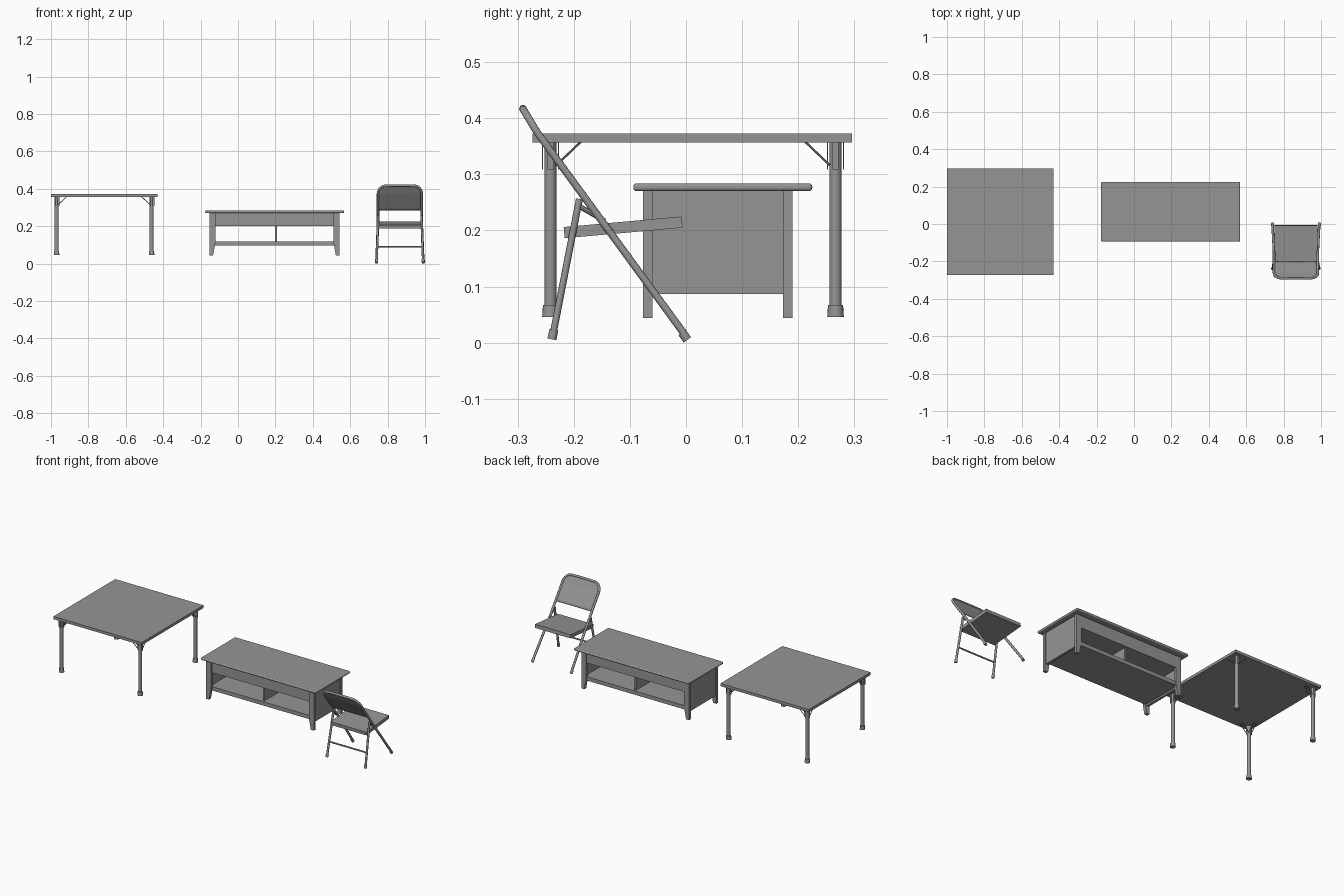
import bpy, bmesh, math
from mathutils import Vector

if "Cube" in bpy.data.objects:
    bpy.data.objects.remove(bpy.data.objects["Cube"])


def mesh_object(name, verts, faces):
    me = bpy.data.meshes.new(name)
    me.from_pydata(verts, [], faces)
    bm = bmesh.new()
    bm.from_mesh(me)
    bmesh.ops.recalc_face_normals(bm, faces=bm.faces)
    bm.to_mesh(me)
    bm.free()
    ob = bpy.data.objects.new(name, me)
    bpy.context.collection.objects.link(ob)
    return ob


def extrude_y(name, profile, y0, y1):
    """Prism from an (x, z) outline."""
    n = len(profile)
    verts = [(x, y, z) for y in (y0, y1) for x, z in profile]
    faces = [list(range(n)), list(range(n, 2 * n))]
    faces += [[i, (i + 1) % n, n + (i + 1) % n, n + i] for i in range(n)]
    return mesh_object(name, verts, faces)


def box(name, x0, x1, y0, y1, z0, z1, bevel=0, segments=2):
    ob = extrude_y(name, [(x0, z0), (x1, z0), (x1, z1), (x0, z1)], y0, y1)
    if bevel:
        mod = ob.modifiers.new("bevel", "BEVEL")
        mod.width, mod.segments = bevel, segments
    return ob


def rod(name, a, b, r, r2=None, sides=16):
    """Cylinder or cone from a to b."""
    a, b = Vector(a), Vector(b)
    bpy.ops.mesh.primitive_cone_add(vertices=sides, radius1=r, radius2=r2 or r,
                                    depth=(b - a).length, location=(a + b) / 2)
    ob = bpy.context.object
    ob.name = name
    ob.rotation_euler = (b - a).to_track_quat('Z', 'Y').to_euler()
    bpy.ops.object.shade_smooth_by_angle()
    return ob


def tube(name, pts, r):
    cu = bpy.data.curves.new(name, 'CURVE')
    cu.dimensions = '3D'
    cu.bevel_depth, cu.bevel_resolution, cu.use_fill_caps = r, 3, True
    sp = cu.splines.new('POLY')
    sp.points.add(len(pts) - 1)
    for p, co in zip(sp.points, pts):
        p.co = (*co, 1)
    ob = bpy.data.objects.new(name, cu)
    bpy.context.collection.objects.link(ob)
    return ob


# ---- Square folding table ----
TX, TY = -0.716, 0.0125
box("table_top", -1.0, -0.430, -0.274, 0.296, 0.357, 0.373)
for sx in (-1, 1):
    for sy in (-1, 1):
        x, y = TX + sx * 0.254, TY + sy * 0.254
        rod("table_leg", (x, y, 0.05), (x, y, 0.358), 0.0105)
        rod("table_foot", (x, y, 0.046), (x, y, 0.067), 0.0148, 0.0135)
        # hinge plates either side of the leg
        for s in (-1, 1):
            box("hinge_plate", x + s * 0.014 - 0.001, x + s * 0.014 + 0.001,
                y - 0.005, y + 0.005, 0.309, 0.358)
            box("hinge_plate", x - 0.005, x + 0.005,
                y + s * 0.014 - 0.001, y + s * 0.014 + 0.001, 0.309, 0.358)
        # diagonal braces
        for o in (-0.008, 0.008):
            rod("brace", (x - sx * 0.010, y + o, 0.316),
                (x - sx * 0.054, y + o, 0.358), 0.002, sides=8)
            rod("brace", (x + o, y - sy * 0.010, 0.316),
                (x + o, y - sy * 0.054, 0.358), 0.002, sides=8)

# ---- Coffee table ----
CX, CY = 0.195, 0.0615
box("coffee_top", -0.177, 0.568, -0.094, 0.225, 0.270, 0.284, 0.006, 3)
for s in (-1, 1):
    # legs with tapered inner edge below the shelf
    prof = [(CX + s * a, z) for a, z in
            ((0.348, 0.044), (0.348, 0.271), (0.316, 0.271), (0.316, 0.11), (0.328, 0.044))]
    extrude_y("coffee_leg", prof, -0.0766, -0.0597)
    extrude_y("coffee_leg", prof, 0.173, 0.190)
    a, b = sorted((CX + s * 0.342, CX + s * 0.328))
    box("side_panel", a, b, -0.062, 0.175, 0.087, 0.271)
for s in (-1, 1):
    a, b = sorted((CY + s * 0.127, CY + s * 0.108))
    box("drawer_front", CX - 0.318, CX + 0.318, a, b, 0.200, 0.271)
box("drawer_bottom", CX - 0.335, CX + 0.335, -0.05, 0.17, 0.200, 0.210)
box("lower_shelf", CX - 0.335, CX + 0.335, -0.066, 0.187, 0.097, 0.119)
box("divider", CX + 0.004, CX + 0.014, -0.055, 0.175, 0.118, 0.201)

# ---- Folding chair ----
HX, HW = 0.8655, 0.1170
R = 0.0068
TOP, RAD = 0.416, 0.042


def back_y(z):
    """Slanted frame in side view, with a bend near the top."""
    if z < 0.375:
        return 0.001 - 0.73 * (z - 0.01)
    return -0.2655 - 0.60 * (z - 0.375)


def half_width(z):
    d = max(0, z - (TOP - RAD))
    return HW - RAD + math.sqrt(max(0, RAD * RAD - d * d))


# main frame: one bent tube from foot to foot
half = [(0.125, 0.012), (HW, 0.217), (HW, 0.33)]
half += [(HW - RAD + RAD * math.cos(t), TOP - RAD + RAD * math.sin(t))
         for t in [i * math.pi / 16 for i in range(9)]]
half += [(0.04, TOP + 0.001)]
path = [(HX + w, back_y(z), z) for w, z in half]
path += [(HX - w, back_y(z), z) for w, z in reversed(half)]
tube("chair_frame", path, R)

# gently curved backrest panel
rows, cols = 12, 12
verts, faces = [], []
for i in range(rows + 1):
    z = 0.286 + (TOP - 0.286) * i / rows
    for j in range(cols + 1):
        u = 2 * j / cols - 1
        bow = 0.002 * (1 - u * u) * (1 - i / rows)
        verts.append((HX + u * half_width(z), back_y(z) - bow, z))
for i in range(rows):
    for j in range(cols):
        k = i * (cols + 1) + j
        faces.append((k, k + 1, k + cols + 2, k + cols + 1))
panel = mesh_object("backrest", verts, faces)
for p in panel.data.polygons:
    p.use_smooth = True
mod = panel.modifiers.new("thickness", "SOLIDIFY")
mod.thickness, mod.offset = 0.005, 0

# seat, tilted down towards the backrest
seat = box("seat", -0.115, 0.115, -0.1055, 0.1055, -0.01, 0.01)
seat.location = (HX, -0.112, 0.2055)
seat.rotation_euler = (math.radians(5.1), 0, 0)

for s in (-1, 1):
    # rear legs, rubber feet and folding links
    top = (HX + s * 0.116, -0.190, 0.256)
    foot = (HX + s * 0.124, -0.2375, 0.012)
    tube("rear_leg", [top, foot], 0.0062)
    rod("rear_foot", (foot[0], -0.2390, 0.006), (foot[0], -0.2355, 0.023), 0.008)
    fx = HX + s * 0.125
    rod("front_foot", (fx, 0.0025, 0.005), (fx, -0.007, 0.018), 0.008)
    rod("folding_link", (HX + s * 0.116, -0.190, 0.243),
        (HX + s * 0.116, -0.145, 0.217), 0.0045, sides=8)
rod("cross_bar", (HX - 0.121, -0.2225, 0.090), (HX + 0.121, -0.2225, 0.090), 0.0045)

# dark grey finish on everything
dark = bpy.data.materials.new("dark_grey")
dark.diffuse_color = (0.3, 0.3, 0.3, 1)
dark.use_nodes = True
dark.node_tree.nodes["Principled BSDF"].inputs["Base Color"].default_value = dark.diffuse_color
for ob in bpy.context.collection.objects:
    ob.data.materials.append(dark)
